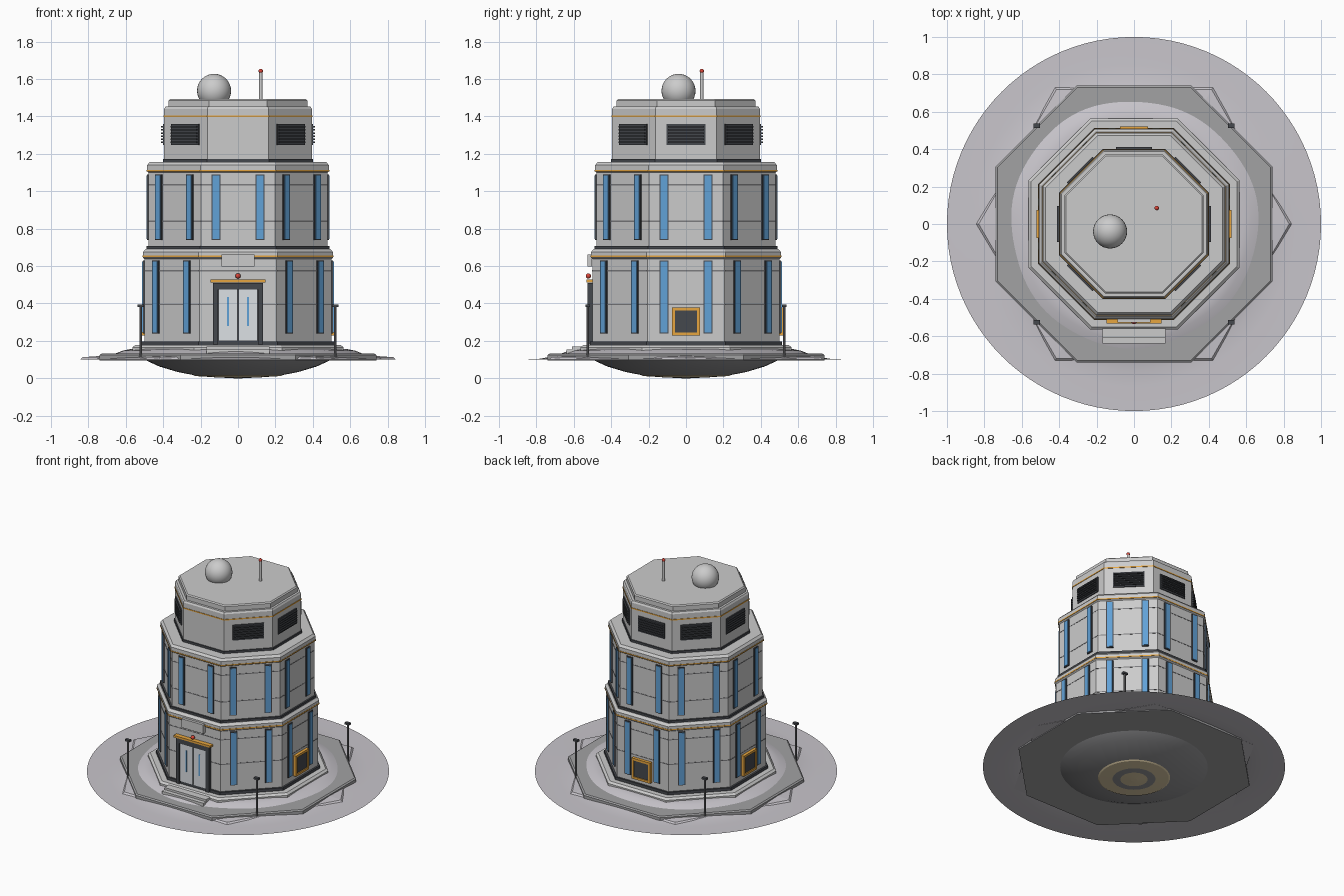
import bpy, bmesh
from math import pi, cos, sin
from mathutils import Matrix, Vector

if "Cube" in bpy.data.objects:
    bpy.data.objects.remove(bpy.data.objects["Cube"])


def material(name, r, g, b):
    m = bpy.data.materials.new(name)
    m.diffuse_color = (r, g, b, 1)
    m.use_nodes = True
    m.node_tree.nodes["Principled BSDF"].inputs["Base Color"].default_value = m.diffuse_color
    return m


DARK = material("dark_metal", 0.06, 0.065, 0.075)
SEAM = material("seam_grey", 0.2, 0.2, 0.21)
BLUE = material("blue_glass", 0.12, 0.36, 0.68)
ORANGE = material("orange_trim", 0.8, 0.38, 0.05)
RED = material("red_light", 0.7, 0.06, 0.04)
WHITE = material("door_panel", 0.72, 0.75, 0.78)
APRON = material("apron_grey", 0.36, 0.36, 0.37)
SOIL = material("pale_ground", 0.58, 0.56, 0.6)
SAND = material("sand", 0.72, 0.6, 0.38)
UNDER = material("underside", 0.3, 0.3, 0.31)


def finish(name, bm, mat, smooth=False):
    mesh = bpy.data.meshes.new(name)
    bm.to_mesh(mesh)
    bm.free()
    ob = bpy.data.objects.new(name, mesh)
    bpy.context.collection.objects.link(ob)
    if mat:
        mesh.materials.append(mat)
    if smooth:
        bpy.context.view_layer.objects.active = ob
        ob.select_set(True)
        bpy.ops.object.shade_smooth_by_angle(angle=0.6)
        ob.select_set(False)
    return ob


def lathe(name, profile, n=8, mat=None, places=((0, 0),), start=0.0, smooth=False,
          wobble=0.0, caps=True):
    """Stack n-sided rings given as (radius, z); profile runs bottom to top."""
    bm = bmesh.new()
    for px, py in places:
        rings = []
        for r, z in profile:
            ring = []
            for i in range(n):
                a = start + 2 * pi * i / n
                w = wobble * (sin(3 * a + 1) + 0.6 * sin(7 * a)) if r < 0.9 else 0
                ring.append(bm.verts.new((px + (r + w) * cos(a), py + (r + w) * sin(a), z)))
            rings.append(ring)
        for lo, hi in zip(rings, rings[1:]):
            for i in range(n):
                j = (i + 1) % n
                bm.faces.new((lo[i], lo[j], hi[j], hi[i]))
        if caps:
            bm.faces.new(rings[0][::-1])
            bm.faces.new(rings[-1])
    return finish(name, bm, mat, smooth)


def octagon(name, profile, mat=None):
    """Octagonal prism, profile given as (apothem, z)."""
    return lathe(name, [(a / cos(pi / 8), z) for a, z in profile], 8, mat, start=pi / 8)


def panels(name, faces, boxes, mat=None):
    """Boxes on tower faces: (u, out, z, width, depth, height); face 0 is the front."""
    bm = bmesh.new()
    for k in faces:
        for u, out, z, w, d, h in boxes:
            m = (Matrix.Rotation(k * pi / 4, 4, 'Z') @ Matrix.Translation((u, -out, z))
                 @ Matrix.Diagonal((w, d, h, 1)))
            bmesh.ops.create_cube(bm, size=1, matrix=m)
    return finish(name, bm, mat)


def ball(name, loc, r, mat=None, seg=32):
    bm = bmesh.new()
    bmesh.ops.create_uvsphere(bm, u_segments=seg, v_segments=seg // 2, radius=r,
                              matrix=Matrix.Translation(Vector(loc)))
    return finish(name, bm, mat, True)


ALL = range(8)
NOT_FRONT = range(1, 8)

# Ground: thin disc rising to a berm, with a bowl beneath
lathe("ground_disc", [(1.0, 0.1), (0.86, 0.101), (0.78, 0.104), (0.7, 0.118), (0.66, 0.132),
                      (0.62, 0.148), (0.58, 0.156), (0.5, 0.156)],
      96, SOIL, smooth=True, wobble=0.006, caps=False)
lathe("buried_bowl", [(0.03, 0.002), (0.12, 0.005), (0.22, 0.014), (0.32, 0.033), (0.42, 0.063),
                      (0.48, 0.09), (0.5, 0.102)], 64, UNDER, smooth=True)
lathe("bowl_sand_patch", [(0.02, 0.0), (0.23, 0.012), (0.24, 0.018)], 48, SAND)
lathe("rock_skirt", [(0.845, 0.1), (0.83, 0.113), (0.7, 0.122)], 6, SOIL)

# Apron and plinth
octagon("apron", [(0.74, 0.095), (0.74, 0.125), (0.73, 0.132)], APRON)
octagon("plinth", [(0.565, 0.12), (0.565, 0.165), (0.55, 0.178)])

# Three stacked tiers
octagon("lower_tier", [(0.5, 0.17), (0.5, 0.638), (0.508, 0.645), (0.508, 0.675), (0.492, 0.692)])
octagon("middle_tier", [(0.478, 0.69), (0.478, 1.1), (0.486, 1.107), (0.486, 1.14), (0.472, 1.156)])
octagon("upper_tier", [(0.395, 1.15), (0.395, 1.44), (0.388, 1.452)])
octagon("roof_cap", [(0.372, 1.445), (0.372, 1.485), (0.364, 1.492)])

# Dark joint bands, orange trim and panel seams
for name, a, z0, z1 in (("base_band", 0.513, 0.172, 0.198), ("middle_band", 0.489, 0.688, 0.708),
                        ("upper_band", 0.402, 1.152, 1.172)):
    octagon(name, [(a, z0), (a, z1)], DARK)
for name, a, z in (("lower_trim", 0.5095, 0.652), ("middle_trim", 0.488, 1.111),
                   ("upper_trim", 0.398, 1.4)):
    octagon(name, [(a, z - 0.004), (a, z + 0.004)], ORANGE)
for a, z in ((0.5015, 0.395), (0.5015, 0.575), (0.4795, 0.84), (0.4795, 1.035)):
    octagon("panel_seam", [(a, z - 0.003), (a, z + 0.003)], SEAM)

# Tall windows in pairs
for name, faces, a, z, h in (("lower_window", NOT_FRONT, 0.5, 0.435, 0.39),
                             ("middle_window", ALL, 0.478, 0.915, 0.35)):
    panels(name + "_frames", faces, [(u, a, z, 0.048, 0.016, h) for u in (-0.118, 0.118)], DARK)
    panels(name + "_glass", faces, [(u, a, z, 0.036, 0.024, h - 0.012) for u in (-0.118, 0.118)], BLUE)

# Louvred vents
panels("vent_backs", NOT_FRONT, [(0, 0.395, 1.303, 0.21, 0.014, 0.112)], DARK)
panels("vent_slats", NOT_FRONT, [(0, 0.402, 1.262 + 0.0165 * i, 0.195, 0.018, 0.008)
                                 for i in range(6)], DARK)

# Orange framed service hatches on the sides and back
panels("hatch_frames", (2, 4, 6), [(s * 0.067, 0.507, 0.303, 0.016, 0.03, 0.15) for s in (-1, 1)]
       + [(0, 0.507, 0.303 + s * 0.067, 0.15, 0.03, 0.016) for s in (-1, 1)], ORANGE)
panels("hatch_doors", (2, 4, 6), [(0, 0.503, 0.303, 0.12, 0.024, 0.12)], DARK)

# Entrance
panels("door_frame", [0], [(s * 0.12, 0.508, 0.345, 0.026, 0.036, 0.33) for s in (-1, 1)]
       + [(0, 0.508, 0.493, 0.266, 0.036, 0.034), (0, 0.5, 0.345, 0.24, 0.02, 0.33)], DARK)
panels("door_leaves", [0], [(s * 0.054, 0.509, 0.337, 0.102, 0.022, 0.275) for s in (-1, 1)], WHITE)
panels("door_handles", [0], [(s * 0.054, 0.521, 0.358, 0.01, 0.006, 0.155) for s in (-1, 1)], BLUE)
panels("door_lintel", [0], [(0, 0.512, 0.52, 0.295, 0.042, 0.014)], ORANGE)
panels("blank_sign", [0], [(0, 0.515, 0.63, 0.175, 0.025, 0.065)])
ball("door_lamp", (0, -0.522, 0.547), 0.014, RED, 16)
panels("entry_steps", [0], [(0, 0.575, 0.145, 0.335, 0.07, 0.05), (0, 0.615, 0.138, 0.335, 0.05, 0.034)])

# Perimeter lamp posts
corners = [(x, y) for x in (-0.52, 0.52) for y in (-0.525, 0.525)]
lathe("lamp_posts", [(0.007, 0.1), (0.007, 0.385)], 10, SEAM, corners)
bm = bmesh.new()
for x, y in corners:
    bmesh.ops.create_cube(bm, size=1, matrix=Matrix.Translation((x, y, 0.388))
                          @ Matrix.Diagonal((0.036, 0.022, 0.014, 1)))
finish("lamp_heads", bm, DARK)

# Rooftop dome and mast
ball("radar_dome", (-0.128, -0.04, 1.537), 0.091)
lathe("mast", [(0.009, 1.485), (0.009, 1.64)], 12, None, ((0.122, 0.085),))
ball("mast_light", (0.122, 0.085, 1.643), 0.012, RED, 16)
